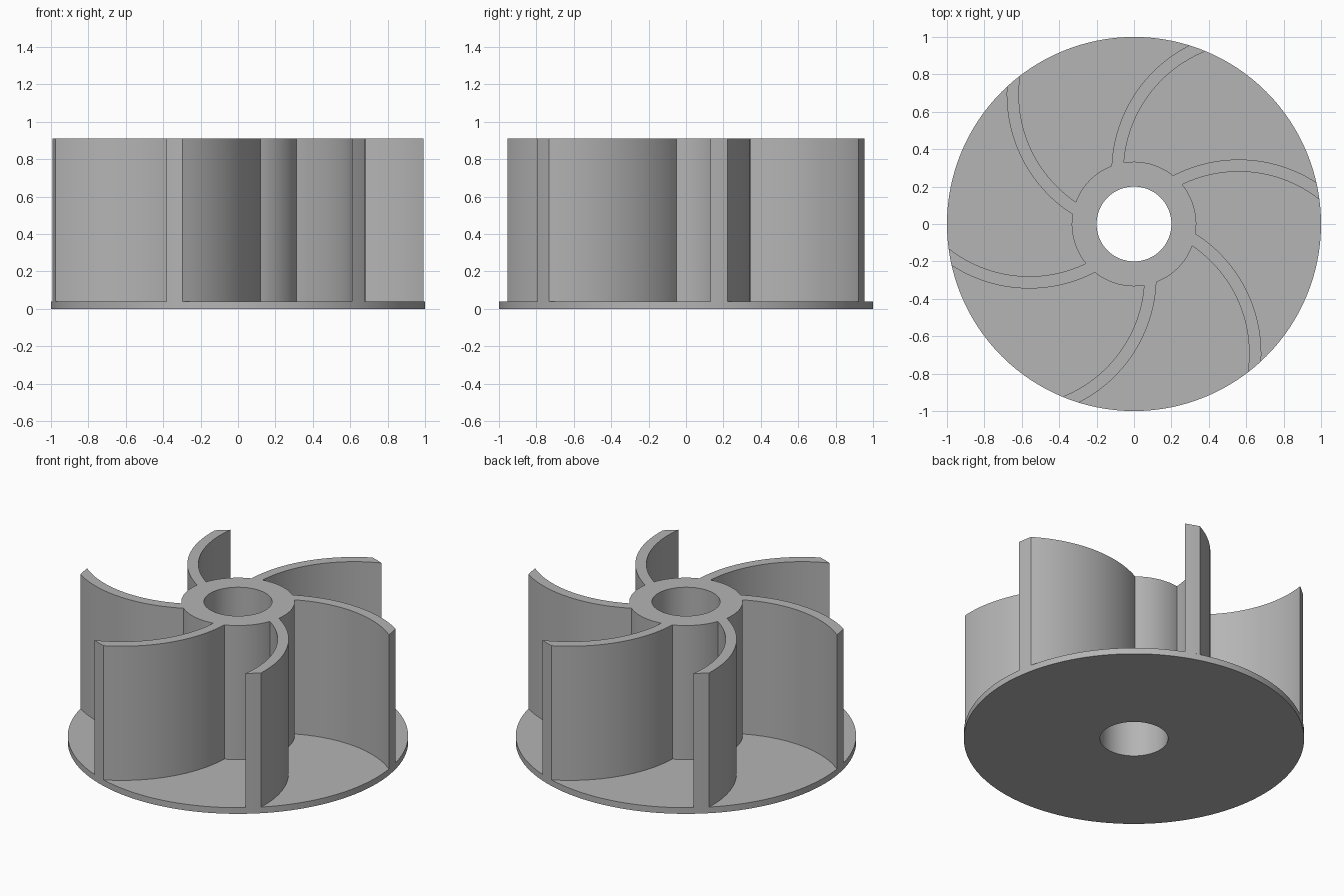
import bpy
import bmesh
from math import sin, cos, acos, atan2, hypot, radians, pi

BORE, HUB, RIM = 0.20, 0.333, 1.0           # radii
BASE_TOP, TOP = 0.04, 0.91                  # heights
BLADES = 6
ARC_X, ARC_Y = 0.56, -0.415                 # centre of the first blade's curve
INNER, OUTER = 0.695, 0.76                  # radii of its two sides

cube = bpy.data.objects.get("Cube")
if cube:
    bpy.data.objects.remove(cube, do_unlink=True)

grey = bpy.data.materials.new("plain_grey")
grey.use_nodes = True
colour = (0.46, 0.46, 0.46, 1)
grey.diffuse_color = colour
grey.node_tree.nodes["Principled BSDF"].inputs["Base Color"].default_value = colour


def arc(radius, start, end, steps, cx=0, cy=0):
    """Points on an arc, both ends included."""
    angles = [start + (end - start) * i / steps for i in range(steps + 1)]
    return [(cx + radius * cos(a), cy + radius * sin(a)) for a in angles]


def circle(radius, steps=128):
    return arc(radius, 0, 2 * pi, steps)[:-1]


def crossing(radius, side):
    """Polar angle where a blade side meets a circle about the axis."""
    d = hypot(ARC_X, ARC_Y)
    return atan2(ARC_Y, ARC_X) + acos((radius**2 + d**2 - side**2) / (2 * radius * d))


def blade_side(side, steps=24):
    """Curved blade side running from hub to rim."""
    ends = []
    for radius in (HUB, RIM):
        a = crossing(radius, side)
        ends.append(atan2(radius * sin(a) - ARC_Y, radius * cos(a) - ARC_X))
    return arc(side, ends[0], ends[1], steps, ARC_X, ARC_Y)


def plate(name, outlines, bottom, top):
    """Extrude closed outlines, inner ones becoming holes."""
    curve = bpy.data.curves.new(name, "CURVE")
    curve.dimensions = "2D"
    curve.fill_mode = "BOTH"
    curve.extrude = (top - bottom) / 2
    for points in outlines:
        spline = curve.splines.new("POLY")
        spline.points.add(len(points) - 1)
        for p, (x, y) in zip(spline.points, points):
            p.co = (x, y, 0, 1)
        spline.use_cyclic_u = True
    obj = bpy.data.objects.new(name, curve)
    bpy.context.collection.objects.link(obj)
    bpy.ops.object.select_all(action="DESELECT")
    obj.select_set(True)
    bpy.context.view_layer.objects.active = obj
    bpy.ops.object.convert(target="MESH")
    obj = bpy.context.object
    bm = bmesh.new()
    bm.from_mesh(obj.data)
    bmesh.ops.remove_doubles(bm, verts=bm.verts, dist=0.0001)
    bmesh.ops.translate(bm, verts=bm.verts, vec=(0, 0, (top + bottom) / 2))
    bmesh.ops.recalc_face_normals(bm, faces=bm.faces)
    bm.to_mesh(obj.data)
    bm.free()
    obj.data.materials.clear()
    obj.data.materials.append(grey)
    bpy.ops.object.shade_smooth_by_angle(angle=radians(30))
    return obj


# Round base with the shaft hole
plate("base_disc", [circle(RIM), circle(BORE)], 0, BASE_TOP)

# Hub and curved blades as one outline: side, rim, side, hub, repeated
pitch = 2 * pi / BLADES
section = blade_side(INNER)
section += arc(RIM, crossing(RIM, INNER), crossing(RIM, OUTER), 4)[1:-1]
section += blade_side(OUTER)[::-1]
section += arc(HUB, crossing(HUB, OUTER), crossing(HUB, INNER) + pitch, 14)[1:-1]
outline = []
for k in range(BLADES):
    c, s = cos(k * pitch), sin(k * pitch)
    outline += [(x * c - y * s, x * s + y * c) for x, y in section]
plate("hub_and_blades", [outline, circle(BORE)], BASE_TOP, TOP)
